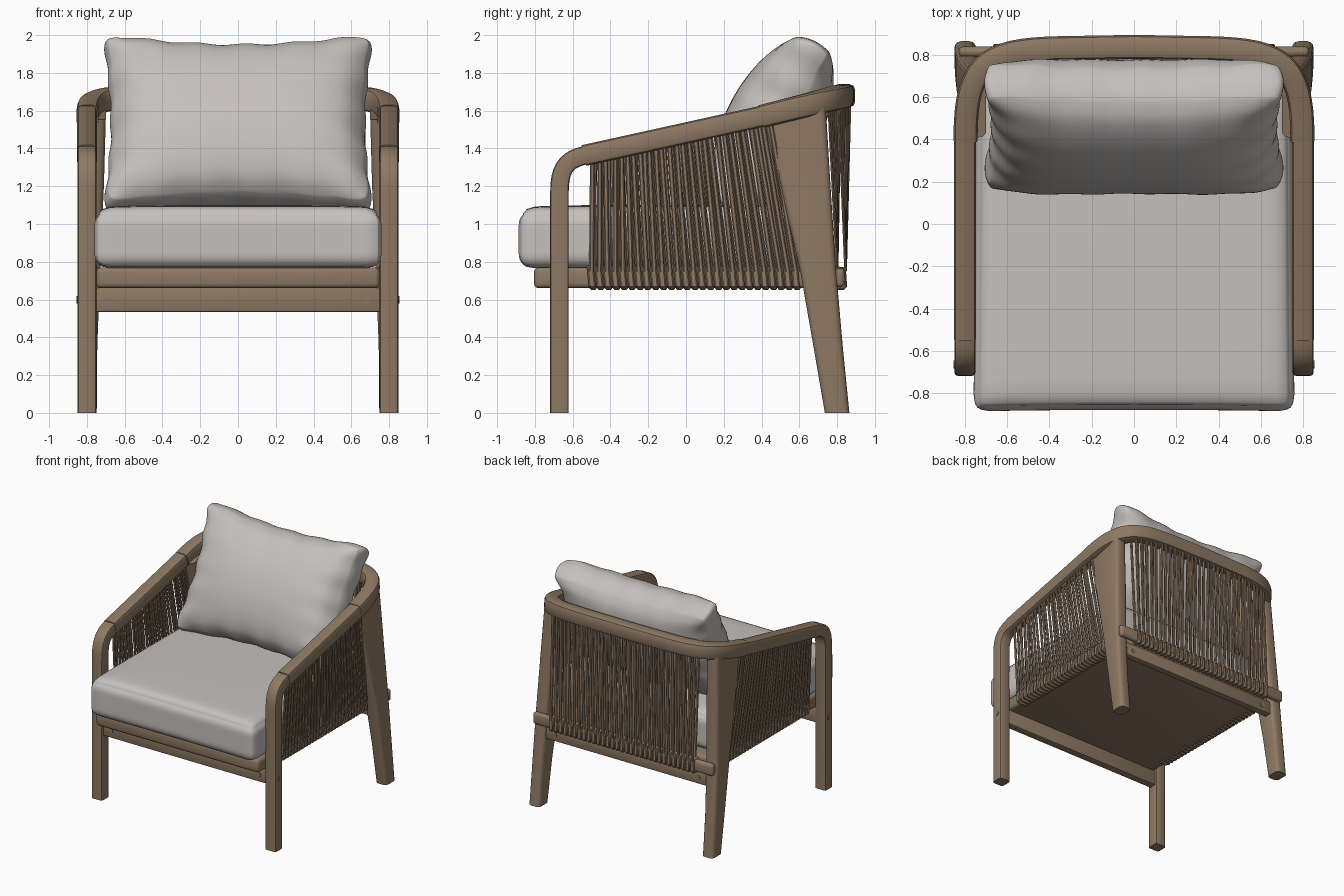
import bpy, bmesh, math, random
from mathutils import Vector as V
from mathutils.geometry import interpolate_bezier

if "Cube" in bpy.data.objects:
    bpy.data.objects.remove(bpy.data.objects["Cube"])
random.seed(4)


def material(name, rgb):
    m = bpy.data.materials.new(name)
    m.diffuse_color = (*rgb, 1)
    m.use_nodes = True
    m.node_tree.nodes["Principled BSDF"].inputs["Base Color"].default_value = m.diffuse_color
    return m


WOOD = material("warm brown wood", (0.27, 0.19, 0.125))
FABRIC = material("light grey fabric", (0.56, 0.53, 0.51))


def finish(bm, name, mat, angle=40):
    bmesh.ops.recalc_face_normals(bm, faces=bm.faces)
    me = bpy.data.meshes.new(name)
    bm.to_mesh(me)
    bm.free()
    ob = bpy.data.objects.new(name, me)
    bpy.context.collection.objects.link(ob)
    me.materials.append(mat)
    bpy.ops.object.select_all(action='DESELECT')
    ob.select_set(True)
    bpy.context.view_layer.objects.active = ob
    bpy.ops.object.shade_smooth_by_angle(angle=math.radians(angle))
    return ob


def section(w, h, r, seg=3):
    # rounded rectangle outline
    pts = []
    for k, (sx, sy) in enumerate(((1, 1), (-1, 1), (-1, -1), (1, -1))):
        for i in range(seg):
            a = math.pi / 2 * (k + i / (seg - 1))
            pts.append((sx * (w / 2 - r) + r * math.cos(a), sy * (h / 2 - r) + r * math.sin(a)))
    return pts


def sweep(bm, path, sec, side=None):
    # sweep an outline along a path; side fixes the width direction
    rings, path = [], [V(p) for p in path]
    for i, p in enumerate(path):
        t = (path[min(i + 1, len(path) - 1)] - path[max(i - 1, 0)]).normalized()
        s = V(side) if side else t.cross(V((0, 0, 1))).normalized()
        u = s.cross(t).normalized()
        rings.append([bm.verts.new(p + s * a + u * b) for a, b in sec])
    loft(bm, rings)


def loft(bm, rings):
    n = len(rings[0])
    for r0, r1 in zip(rings, rings[1:]):
        for j in range(n):
            bm.faces.new((r0[j], r0[(j + 1) % n], r1[(j + 1) % n], r1[j]))
    bm.faces.new(rings[0])
    bm.faces.new(rings[-1])


def box(name, lo, hi, mat, bevel, seg=3):
    bm = bmesh.new()
    bmesh.ops.create_cube(bm, size=1)
    for v in bm.verts:
        v.co = V([l + (c + 0.5) * (h - l) for l, h, c in zip(lo, hi, v.co)])
    bmesh.ops.bevel(bm, geom=bm.edges[:], offset=bevel, segments=seg, profile=0.5, affect='EDGES')
    return finish(bm, name, mat)


def grid_cube(cuts):
    bm = bmesh.new()
    bmesh.ops.create_cube(bm, size=2)
    bmesh.ops.subdivide_edges(bm, edges=bm.edges[:], cuts=cuts, use_grid_fill=True)
    return bm


def arm_z(y):
    return 1.365 + 0.22 * (y + 0.53) + 0.03 * max(0, y - 0.4)


def bolt(name, p, axis):
    bm = bmesh.new()
    sweep(bm, [V(p) - V(axis) * 0.02, V(p) + V(axis) * 0.005],
          section(0.04, 0.04, 0.019, 4), side=(0, 0, 1))
    finish(bm, name, WOOD)


cord, wrap = section(0.026, 0.014, 0.006, 2), section(0.036, 0.018, 0.007, 2)

for sx, tag in ((1, "right"), (-1, "left")):
    # front leg bending into the arm
    bm = bmesh.new()
    bend = interpolate_bezier(V((sx * 0.8, -0.67, 1.17)), V((sx * 0.8, -0.67, 1.30)),
                              V((sx * 0.8, -0.63, 1.343)), V((sx * 0.8, -0.53, 1.365)), 10)
    sweep(bm, [(sx * 0.8, -0.67, 0)] + bend, section(0.1, 0.098, 0.016), side=(1, 0, 0))
    finish(bm, "front_leg_" + tag, WOOD)
    # straight arm rest
    bm = bmesh.new()
    sweep(bm, [(sx * 0.8, -0.54, arm_z(-0.54)), (sx * 0.8, 0.41, arm_z(0.41))],
          section(0.106, 0.112, 0.025), side=(1, 0, 0))
    finish(bm, "arm_rest_" + tag, WOOD)
    # tapered splayed back leg: z, y front, y back, x centre, width
    bm = bmesh.new()
    rings = []
    for z, y0, y1, x, w in ((0, 0.735, 0.865, 0.799, 0.102), (0.35, 0.675, 0.83, 0.796, 0.102),
                            (0.75, 0.605, 0.795, 0.785, 0.11), (1.2, 0.50, 0.765, 0.765, 0.11),
                            (1.585, 0.41, 0.74, 0.75, 0.10)):
        rings.append([bm.verts.new((sx * (x + a), (y0 + y1) / 2 + b, z + (0.2 * b if z > 1.5 else 0)))
                      for a, b in section(w, y1 - y0, 0.03, 4)])
    loft(bm, rings)
    finish(bm, "back_leg_" + tag, WOOD)
    # bolts on leg side and aprons
    bolt("leg_bolt_" + tag, (sx * 0.85, -0.665, 0.6), (sx, 0, 0))
    bolt("front_apron_bolt_" + tag, (sx * 0.68, -0.70, 0.597), (0, -1, 0))
    bolt("back_apron_bolt_" + tag, (sx * 0.66, 0.785, 0.60), (0, 1, 0))

    # side cords: each loops round the seat frame and up to the arm
    bm = bmesh.new()
    n = 27
    for i in range(n):
        f = i / (n - 1)
        yb = -0.50 + 1.08 * f
        yt = -0.49 + 0.93 * f
        j1, j2 = random.uniform(-0.01, 0.01), random.uniform(-0.01, 0.01)
        sweep(bm, [(sx * 0.815, yt + j1, arm_z(yt)), (sx * 0.775, yb, 0.75)], cord, side=(0, 1, 0))
        sweep(bm, [(sx * 0.785, yt + 0.01 + j2, arm_z(yt)), (sx * 0.755, yb + 0.012, 0.75)],
              cord, side=(0, 1, 0))
        sweep(bm, [(sx * 0.745, yb - 0.008, 0.772), (sx * 0.768, yb - 0.006, 0.765),
                   (sx * 0.770, yb + 0.004, 0.67), (sx * 0.745, yb + 0.008, 0.660),
                   (sx * 0.69, yb + 0.008, 0.660)], wrap, side=(0, 1, 0))
    finish(bm, "side_cords_" + tag, WOOD)

# curved back rail
half = interpolate_bezier(V((0.797, 0.4, 0)), V((0.80, 0.77, 0)), V((0.69, 0.825, 0)), V((0.35, 0.832, 0)), 16)
half.append(V((0, 0.838, 0)))
path = half + [V((-p.x, p.y, 0)) for p in reversed(half[:-1])]
bm = bmesh.new()
sweep(bm, [(p.x, p.y, arm_z(p.y)) for p in path], section(0.114, 0.122, 0.028))
finish(bm, "back_rail", WOOD)

# lower back bar with rounded ends
box("lower_back_bar", (-0.83, 0.79, 0.665), (0.83, 0.84, 0.765), WOOD, 0.024, 4)

# back cords looping round the lower bar
bm = bmesh.new()
n = 31
for i in range(n):
    x = -0.65 + 1.30 * i / (n - 1)
    a, b = random.uniform(-0.01, 0.01), random.uniform(-0.01, 0.01)
    dip = 0.06 * max(0, abs(x) - 0.35) / 0.3 * abs(x) / 0.65
    sweep(bm, [(x + a, 0.868 - dip, 1.64), (x, 0.845, 0.75)], cord, side=(1, 0, 0))
    sweep(bm, [(x + 0.01 + b, 0.815 - dip, 1.64), (x + 0.008, 0.80, 0.75)], cord, side=(1, 0, 0))
    sweep(bm, [(x, 0.79, 0.768), (x, 0.838, 0.765), (x, 0.844, 0.67), (x, 0.835, 0.660),
               (x, 0.795, 0.660), (x, 0.788, 0.67), (x, 0.79, 0.768)], wrap, side=(1, 0, 0))
finish(bm, "back_cords", WOOD)

# seat frame and aprons
box("seat_frame", (-0.75, -0.805, 0.66), (0.75, 0.75, 0.77), WOOD, 0.025)
box("front_apron", (-0.76, -0.70, 0.535), (0.76, -0.635, 0.665), WOOD, 0.01, 2)
box("back_apron", (-0.76, 0.725, 0.545), (0.76, 0.785, 0.657), WOOD, 0.01, 2)

# seat cushion: rounded block with a crowned top
bm = grid_cube(19)
size, r = V((0.762, 0.785, 0.152)), 0.075
for vert in bm.verts:
    u, w, v = vert.co
    p = V([math.sin(c * math.pi / 2) * s for c, s in zip(vert.co, size)])
    core = V([max(-s + r, min(s - r, c)) for c, s in zip(p, size)])
    p = core + (p - core).normalized() * r if (p - core).length > 1e-6 else p
    p.z += 0.03 * (1 - u ** 4) * (1 - w ** 4) * max(0, v)
    p.x *= 1 - 0.012 * (1 + w)
    p.y += 0.012 * (1 - u * u) * max(0, -w)
    vert.co = p + V((0, -0.107, 0.918))
finish(bm, "seat_cushion", FABRIC, 80)

# plump leaning back cushion with pinched edges
bm = grid_cube(23)
for vert in bm.verts:
    u, w, v = vert.co
    rim = 1 - w * w
    corner = abs(u * v) ** 10
    puff = max(0, (1 - u ** 4) * (1 - v * v)) ** 0.6
    x = u * (0.652 + 0.047 * v * v + 0.022 * rim - 0.02 * corner)
    h = v * (0.435 + 0.065 * u * u + 0.02 * rim - 0.025 * corner)
    x += 0.006 * math.sin(15 * v + 1) * u ** 5
    h += 0.005 * math.sin(17 * u + v) * v ** 5
    thick = 0.09 + 0.165 * puff
    thick += 0.007 * (math.sin(17 * u) * v ** 4 + math.sin(15 * v) * u ** 4) * (1 - corner)
    vert.co = (x, w * thick, h)
pillow = finish(bm, "back_cushion", FABRIC, 80)
pillow.location = (0, 0.46, 1.523)
pillow.rotation_euler = (math.radians(-27), 0, 0)
sub = pillow.modifiers.new("soften", 'SUBSURF')
sub.levels = sub.render_levels = 1
